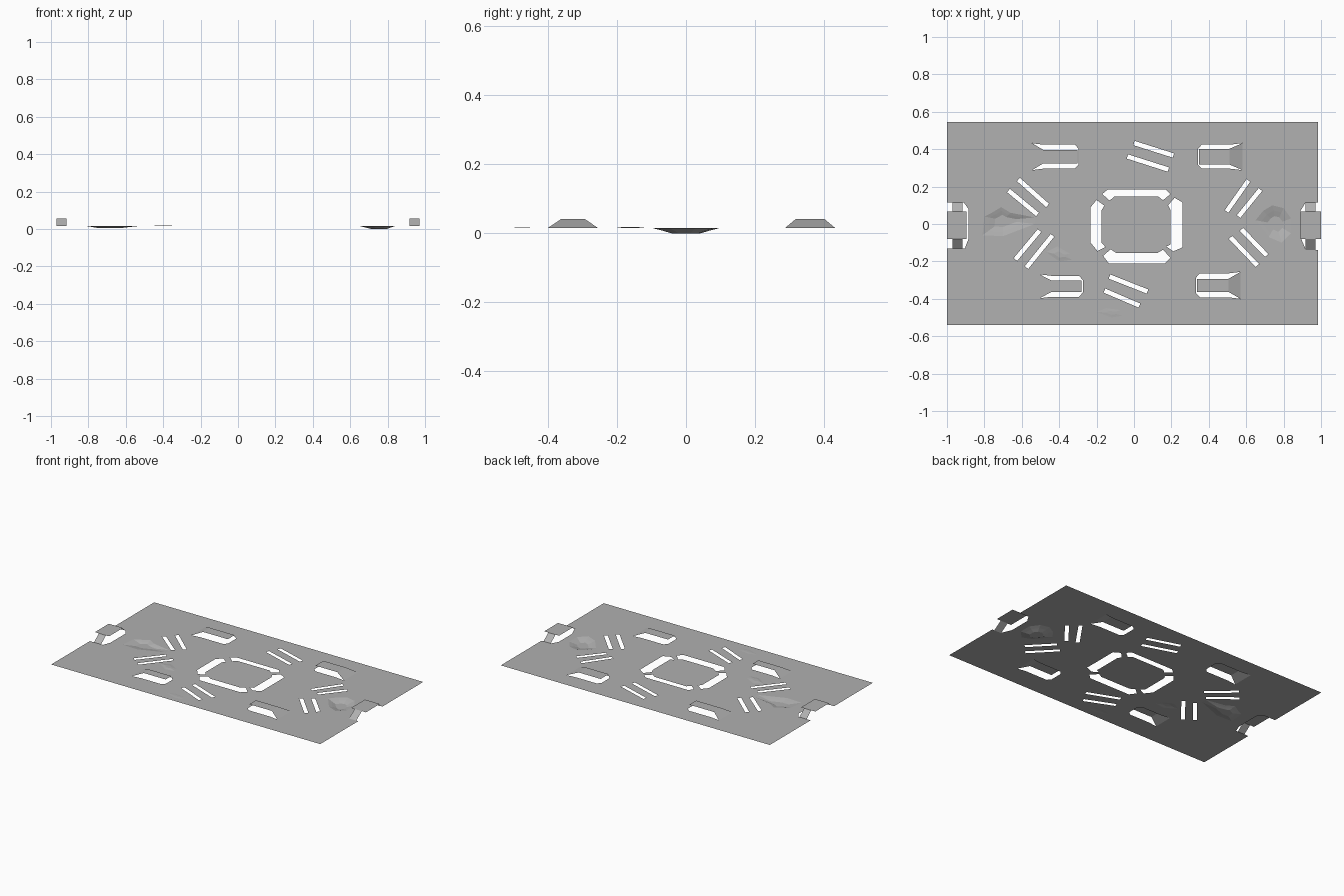
import bpy, bmesh
from mathutils import Vector

if "Cube" in bpy.data.objects:
    bpy.data.objects.remove(bpy.data.objects["Cube"])

Z = 0.016                     # height of the sheet
TAB_Z, STRAP_Z = 0.041, 0.056

steel = bpy.data.materials.new("dark_grey")
steel.diffuse_color = (0.44, 0.44, 0.44, 1)
steel.use_nodes = True
steel.node_tree.nodes["Principled BSDF"].inputs["Base Color"].default_value = steel.diffuse_color


def add_object(name, bm):
    bmesh.ops.recalc_face_normals(bm, faces=bm.faces)
    if sum(f.normal.z * f.calc_area() for f in bm.faces) < 0:
        bmesh.ops.reverse_faces(bm, faces=bm.faces)
    mesh = bpy.data.meshes.new(name)
    bm.to_mesh(mesh)
    bm.free()
    mesh.materials.append(steel)
    obj = bpy.data.objects.new(name, mesh)
    bpy.context.collection.objects.link(obj)
    return obj


def strip(name, rows):
    """Quads between successive pairs of points."""
    bm = bmesh.new()
    pairs = [[bm.verts.new(p) for p in row] for row in rows]
    for a, b in zip(pairs, pairs[1:]):
        bm.faces.new((a[0], a[1], b[1], b[0]))
    return add_object(name, bm)


def slit(x0, y0, x1, y1, w=0.024):
    a, b = Vector((x0, y0)), Vector((x1, y1))
    d = (b - a).normalized()
    n = Vector((-d.y, d.x)) * w / 2
    return [a + n, b + n, b - n, a - n]


def pressed_dent(name, outline, centre, depth):
    """Faceted dent: sheet-level rim, sloping walls and a lower floor."""
    c = Vector(centre)
    bm = bmesh.new()
    rings = []
    for s, dz in ((1, 0), (0.72, 0.45), (0.42, 1)):
        rings.append([bm.verts.new((*(c + (Vector(p) - c) * s), Z - depth * dz))
                      for p in outline])
    n = len(outline)
    for a, b in zip(rings, rings[1:]):
        for i in range(n):
            j = (i + 1) % n
            bm.faces.new((a[i], a[j], b[j], b[i]))
    bm.faces.new(rings[-1])
    add_object(name, bm)


holes = []

# Four curved-corner slots around the centre plate
holes += [
    [(-.17, .16), (-.14, .185), (.17, .185), (.195, .16), (.155, .127), (.13, .147), (-.105, .147), (-.13, .125)],
    [(-.165, -.17), (-.125, -.135), (-.095, -.155), (.125, -.155), (.155, -.138), (.195, -.18), (.165, -.21), (-.135, -.21)],
    [(-.232, .09), (-.2, .128), (-.158, .098), (-.173, .075), (-.173, -.1), (-.153, -.123), (-.195, -.145), (-.232, -.1)],
    [(.26, .115), (.217, .14), (.182, .1), (.195, .075), (.195, -.11), (.172, -.12), (.21, -.146), (.26, -.125)],
]

# Pairs of diagonal slits
for s in [(0, .433, .211, .366), (-.035, .361, .184, .291),
          (-.618, .238, -.462, .099), (-.671, .179, -.516, .051),
          (.612, .233, .495, .067), (.676, .184, .559, .04),
          (-.505, -.035, -.634, -.19), (-.436, -.061, -.575, -.233),
          (.575, -.029, .709, -.168), (.516, -.072, .66, -.222),
          (-.131, -.281, .072, -.361), (-.158, -.356, .029, -.436)]:
    holes.append(slit(*s))

# Raised tabs: hinge x, ramp end x, tip x, slot half height, tab half height, y
for label, hx, rx, tx, half, tab, y in [
        ("back_left", -.545, -.485, -.302, .072, .036, .36),
        ("back_right", .58, .51, .348, .072, .042, .36),
        ("front_left", -.505, -.44, -.28, .064, .03, -.333),
        ("front_right", .57, .505, .338, .072, .035, -.328)]:
    s = 1 if tx > hx else -1
    end = tx + s * .006
    h = half - .008
    holes.append([(hx, y - half), (rx, y - h), (end - s * .02, y - h), (end, y - h + .022),
                  (end, y + h - .022), (end - s * .02, y + h), (rx, y + h), (hx, y + half)])
    strip("raised_tab_" + label, [
        ((hx, y - half, Z), (hx, y + half, Z)),
        ((rx, y - tab, TAB_Z), (rx, y + tab, TAB_Z)),
        ((tx, y - tab, TAB_Z), (tx, y + tab, TAB_Z))])

# End straps bridging the edge notches
for label, a, b, la, lb, bot in [("left", -1, -.895, -.97, -.918, -.132),
                                 ("right", .89, 1, .917, .97, -.14)]:
    top = .115
    strip("strap_plate_" + label, [((a, -.08, STRAP_Z), (b, -.08, STRAP_Z)),
                                   ((a, .066, STRAP_Z), (b, .066, STRAP_Z))])
    for side, y0, y1 in [("front", bot, -.08), ("back", top, .066)]:
        strip("strap_leg_%s_%s" % (label, side),
              [((la, y0, Z), (lb, y0, Z)), ((la, y1, STRAP_Z), (lb, y1, STRAP_Z))])

# Pressed dents and two very slight bumps
for name, outline, centre, depth in [
        ("dent_left", [(-.8, .04), (-.76, .06), (-.71, .09), (-.66, .06), (-.53, .035),
                       (-.53, -.0), (-.7, -.065), (-.81, -.06)], (-.7, .02), .011),
        ("dent_right", [(.65, .02), (.69, .07), (.74, .1), (.8, .085), (.84, .03),
                        (.84, -.05), (.79, -.1), (.72, -.07)], (.76, 0), .016),
        ("bump_left", [(-.47, -.15), (-.41, -.12), (-.34, -.16), (-.33, -.19), (-.4, -.2)],
         (-.4, -.165), -.003),
        ("bump_front", [(-.2, -.47), (-.15, -.45), (-.07, -.46), (-.06, -.49), (-.12, -.5)],
         (-.12, -.475), -.001)]:
    holes.append(outline)
    pressed_dent(name, outline, centre, depth)

# Flat sheet with edge notches and all openings
outer = [(-1, -.54), (.985, -.54), (.985, -.14), (.92, -.14), (.89, -.07), (.89, .07), (.917, .115),
         (.985, .115), (.985, .545), (-1, .545), (-1, .115), (-.91, .115), (-.885, .08),
         (-.885, -.08), (-.905, -.132), (-1, -.132)]
bm = bmesh.new()
for loop in [outer] + holes:
    vs = [bm.verts.new((p[0], p[1], Z)) for p in loop]
    for v, w in zip(vs, vs[1:] + vs[:1]):
        bm.edges.new((v, w))
bmesh.ops.triangle_fill(bm, use_beauty=True, use_dissolve=False,
                        edges=bm.edges[:], normal=(0, 0, 1))
add_object("sheet", bm)
